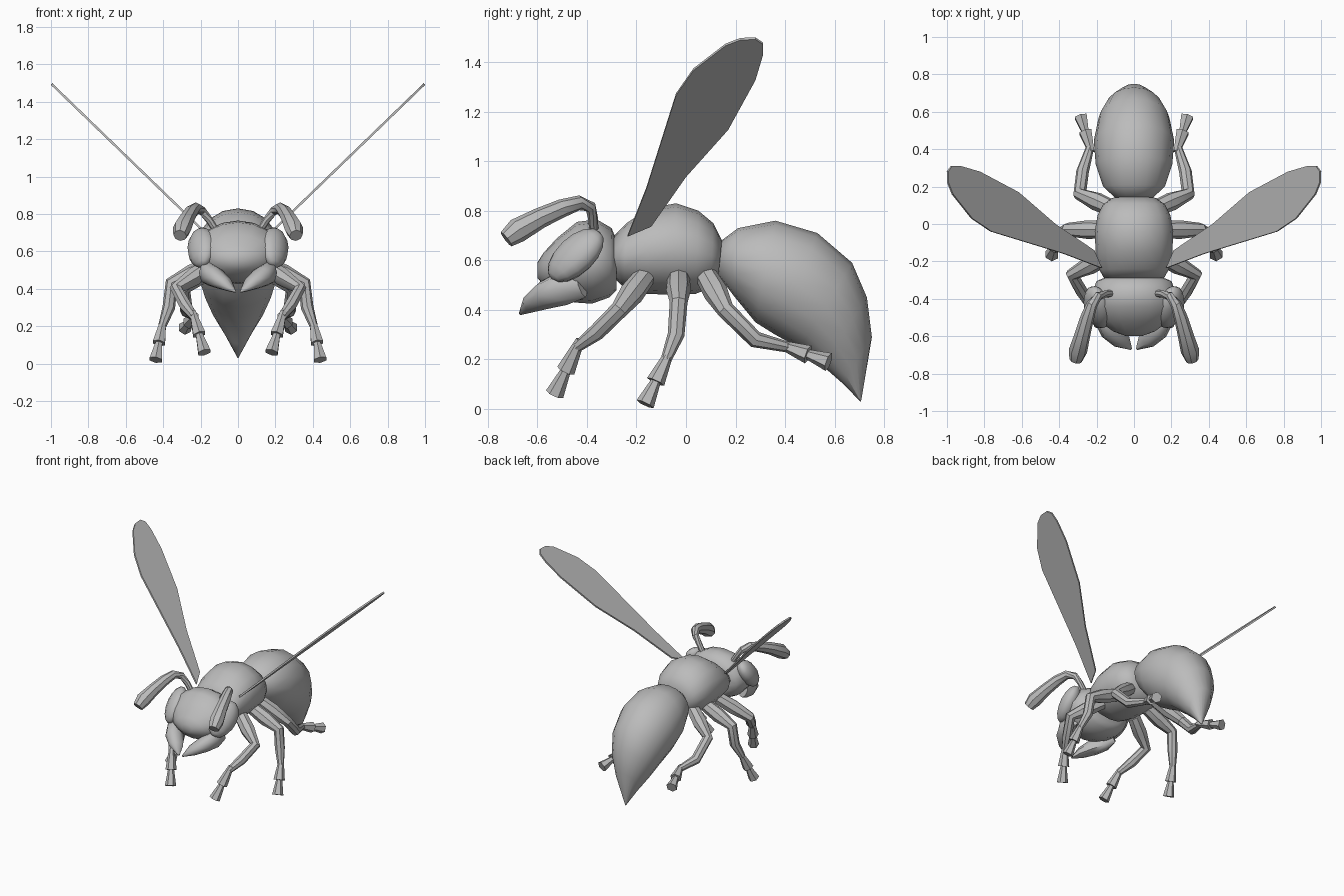
import bpy, bmesh, math
from mathutils import Vector

if "Cube" in bpy.data.objects:
    bpy.data.objects.remove(bpy.data.objects["Cube"])

grey = bpy.data.materials.new("plain grey")
grey.diffuse_color = (0.50, 0.50, 0.50, 1)
grey.use_nodes = True
grey.node_tree.nodes["Principled BSDF"].inputs["Base Color"].default_value = grey.diffuse_color


def finish(bm, name, smooth=40, mirror=False):
    bmesh.ops.recalc_face_normals(bm, faces=bm.faces)
    me = bpy.data.meshes.new(name)
    bm.to_mesh(me)
    bm.free()
    me.materials.append(grey)
    ob = bpy.data.objects.new(name, me)
    bpy.context.collection.objects.link(ob)
    bpy.context.view_layer.objects.active = ob
    ob.select_set(True)
    if smooth:
        bpy.ops.object.shade_smooth_by_angle(angle=math.radians(smooth))
    ob.select_set(False)
    if mirror:
        m = ob.modifiers.new("mirror", 'MIRROR')
        m.use_mirror_merge = False
    return ob


def loft(bm, rings, n):
    """Skin rings given as (centre, side vector, up vector), capping both ends."""
    loops = []
    for c, u, v in rings:
        loops.append([bm.verts.new(c + u * math.cos(2 * math.pi * i / n)
                                   + v * math.sin(2 * math.pi * i / n)) for i in range(n)])
    for a, b in zip(loops, loops[1:]):
        for i in range(n):
            j = (i + 1) % n
            bm.faces.new((a[i], a[j], b[j], b[i]))
    bm.faces.new(loops[0])
    bm.faces.new(loops[-1])


def body(name, sections, n=16):
    """Sections: top (y, z), bottom (y, z), half width."""
    bm = bmesh.new()
    rings = []
    for ty, tz, by, bz, w in sections:
        t, b = Vector((0, ty, tz)), Vector((0, by, bz))
        rings.append(((t + b) / 2, Vector((w, 0, 0)), (t - b) / 2))
    loft(bm, rings, n)
    return finish(bm, name, 60)


def tube(bm, pts, radii, n=6):
    pts = [Vector(p) for p in pts]
    rings = []
    for i, p in enumerate(pts):
        d = (pts[min(i + 1, len(pts) - 1)] - pts[max(i - 1, 0)]).normalized()
        u = d.cross(Vector((1, 0, 0))).normalized()
        rings.append((p, u * radii[i], d.cross(u) * radii[i]))
    loft(bm, rings, n)


# Body masses
body("thorax", [(-.29, .70, -.29, .53, .16), (-.24, .75, -.25, .49, .185), (-.15, .81, -.16, .465, .205),
                (-.04, .83, -.04, .46, .21), (.05, .80, .04, .465, .195), (.11, .75, .10, .49, .165),
                (.145, .68, .13, .53, .12)])
body("abdomen", [(.13, .67, .13, .54, .09), (.21, .73, .19, .46, .165), (.36, .76, .28, .35, .205),
                 (.53, .71, .36, .30, .215), (.67, .59, .46, .245, .19), (.73, .45, .55, .175, .145),
                 (.75, .29, .63, .105, .08), (.706, .03, .704, .03, .002)])
body("head", [(-.28, .68, -.28, .48, .14), (-.30, .73, -.31, .45, .20), (-.36, .765, -.38, .425, .225),
              (-.44, .755, -.45, .43, .225), (-.52, .69, -.53, .46, .18), (-.575, .63, -.575, .50, .11),
              (-.60, .59, -.60, .53, .04)])

# Bulging side eyes, tilted along the cheek
bm = bmesh.new()
bmesh.ops.create_uvsphere(bm, u_segments=12, v_segments=8, radius=1)
for v in bm.verts:
    a, b, c = v.co.x * .075, v.co.y * .075, v.co.z * .135
    v.co = (.195 + a + .12 * b, -.445 + .72 * c + .7 * b + .35 * a, .62 + .70 * c - .72 * b)
finish(bm, "eye", 60, True)

# Jaws: flattened leaves meeting in front
bm = bmesh.new()
path = [(.175, -.42, .50, .03, .05), (.165, -.50, .485, .055, .065), (.12, -.57, .46, .065, .055),
        (.065, -.63, .425, .05, .035), (.015, -.67, .385, .006, .006)]
loft(bm, [(Vector((x, y, z)), Vector((w * .8, -w * .5, 0)), Vector((0, -h * .3, h)))
          for x, y, z, w, h in path], 8)
finish(bm, "jaw", 50, True)

# Antennae
bm = bmesh.new()
tube(bm, [(.11, -.37, .70), (.155, -.375, .77), (.19, -.385, .815), (.225, -.43, .832), (.25, -.50, .81),
          (.275, -.59, .77), (.30, -.68, .72), (.31, -.725, .685)],
     [.018, .02, .024, .03, .037, .042, .05, .036], 8)
finish(bm, "antenna", 40, True)

# Legs: thigh, shin, then two flared foot segments
legs = {
    "front_leg": [(.14, -.17, .53), (.33, -.27, .40), (.28, -.36, .31), (.235, -.44, .25), (.18, -.53, .06)],
    "middle_leg": [(.14, -.03, .53), (.355, -.03, .43), (.37, -.04, .30), (.405, -.08, .20), (.44, -.165, .02)],
    "hind_leg": [(.11, .08, .54), (.29, .16, .40), (.275, .28, .28), (.235, .41, .25), (.285, .575, .19)],
}
for name, p in legs.items():
    bm = bmesh.new()
    hip, knee, shin, ankle, toe = [Vector(q) for q in p]
    tube(bm, [hip, hip.lerp(knee, .5), knee, shin, ankle], [.045, .05, .036, .034, .022], 8)
    mid = ankle.lerp(toe, .5)
    tube(bm, [ankle.lerp(toe, -.15), mid], [.018, .038])
    tube(bm, [ankle.lerp(toe, .42), toe], [.018, .038])
    finish(bm, name, 40, True)

# Wings: thin tilted blades
outline = [(-.235, .70), (-.16, .89), (-.04, 1.27), (.03, 1.37), (.16, 1.47), (.22, 1.493), (.28, 1.495),
           (.31, 1.475), (.31, 1.43), (.28, 1.33), (.17, 1.13), (.0, .94), (-.14, .74)]
bm = bmesh.new()
nrm = Vector((-.69, 0, .72)) * .006
mid = [Vector((.175 + (z - .70) * 1.034, y, z)) for y, z in outline]
a = [bm.verts.new(p + nrm) for p in mid]
b = [bm.verts.new(p - nrm) for p in mid]
bm.faces.new(a)
bm.faces.new(b[::-1])
for i in range(len(a)):
    j = (i + 1) % len(a)
    bm.faces.new((a[j], a[i], b[i], b[j]))
finish(bm, "wing", 0, True)
